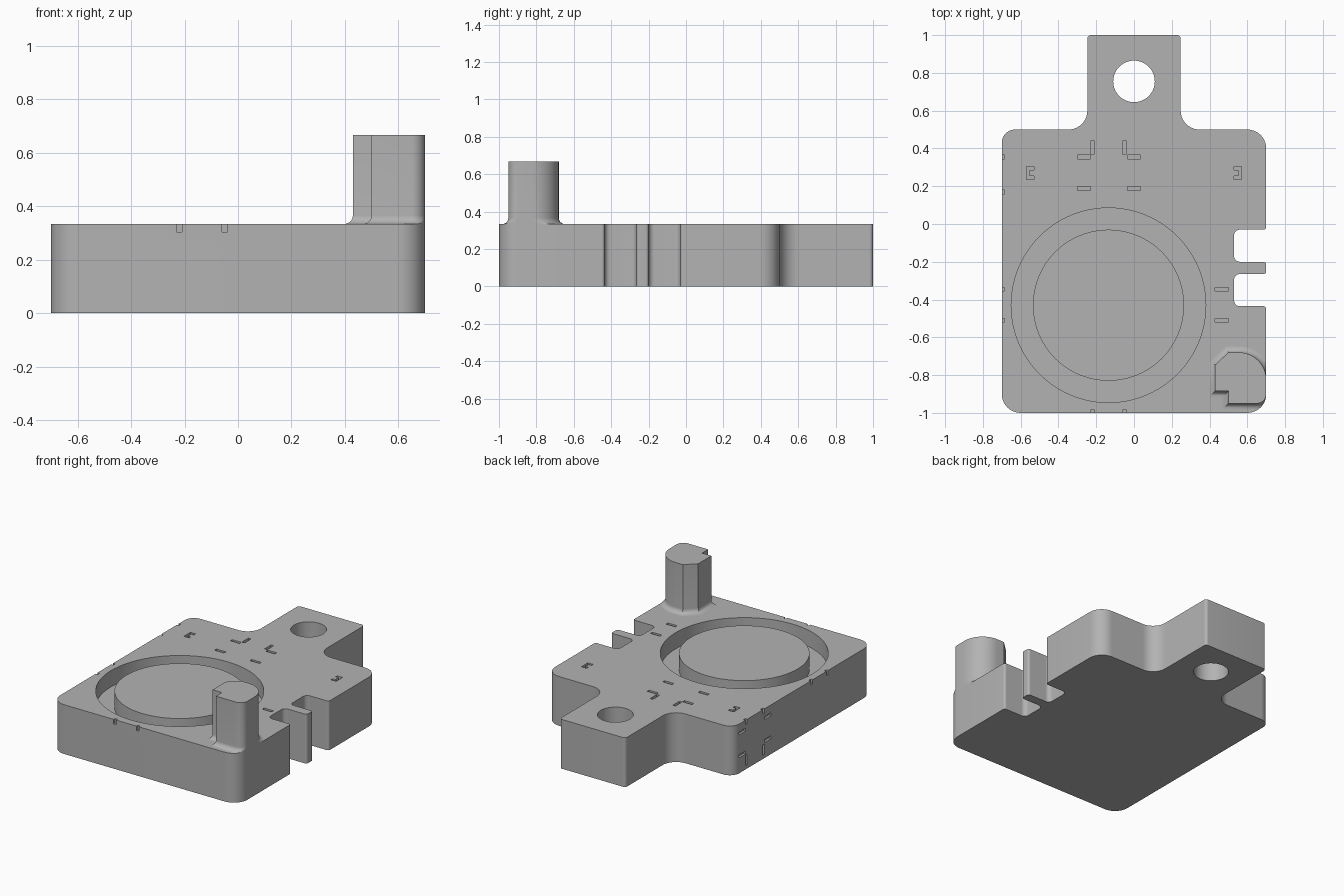
import bpy, bmesh, math
from mathutils import Vector

if "Cube" in bpy.data.objects:
    bpy.data.objects.remove(bpy.data.objects["Cube"])

TOP = 1 / 3
GREY = (0.45, 0.45, 0.45, 1)
mat = bpy.data.materials.new("plain grey")
mat.use_nodes = True
mat.diffuse_color = GREY
mat.node_tree.nodes["Principled BSDF"].inputs["Base Color"].default_value = GREY


def rounded(corners, steps=10):
    """Outline from (x, y, radius) corners, each turned into an arc."""
    pts = []
    for i, (x, y, r) in enumerate(corners):
        p = Vector((x, y))
        if r == 0:
            pts.append(p)
            continue
        a = (Vector(corners[i - 1][:2]) - p).normalized()
        b = (Vector(corners[(i + 1) % len(corners)][:2]) - p).normalized()
        half = a.angle(b) / 2
        centre = p + (a + b).normalized() * (r / math.sin(half))
        start = p + a * (r / math.tan(half)) - centre
        end = p + b * (r / math.tan(half)) - centre
        sweep = start.angle(end)
        for k in range(steps + 1):
            t = k / steps
            pts.append(centre + (start * math.sin((1 - t) * sweep)
                                 + end * math.sin(t * sweep)) / math.sin(sweep))
    return pts


def circle(x, y, r, n=96):
    return [Vector((x + r * math.cos(math.tau * k / n), y + r * math.sin(math.tau * k / n)))
            for k in range(n)]


def loft(bm, rings):
    """Closed solid through rings given as (outline, z)."""
    loops = [[bm.verts.new((p.x, p.y, z)) for p in pts] for pts, z in rings]
    for low, high in zip(loops, loops[1:]):
        for i in range(len(low)):
            j = (i + 1) % len(low)
            bm.faces.new((low[i], low[j], high[j], high[i]))
    bm.faces.new(loops[0][::-1])
    bm.faces.new(loops[-1])


def prism(bm, pts, z0, z1):
    loft(bm, [(pts, z0), (pts, z1)])


def box(bm, x, y, z, sx, sy, sz):
    prism(bm, [Vector((x + a * sx / 2, y + b * sy / 2))
               for a, b in ((-1, -1), (1, -1), (1, 1), (-1, 1))], z - sz / 2, z + sz / 2)


def finish(name, bm):
    bmesh.ops.recalc_face_normals(bm, faces=bm.faces)
    mesh = bpy.data.meshes.new(name)
    bm.to_mesh(mesh)
    bm.free()
    mesh.materials.append(mat)
    obj = bpy.data.objects.new(name, mesh)
    bpy.context.collection.objects.link(obj)
    return obj


def activate(obj):
    bpy.ops.object.select_all(action='DESELECT')
    obj.select_set(True)
    bpy.context.view_layer.objects.active = obj


# Body plate: hanging tab at the back, two notches on the right edge
right_edge = [(0.7, -1, 0.1)]
for y0, y1 in ((-0.435, -0.265), (-0.2, -0.03)):
    right_edge += [(0.7, y0, 0.015), (0.53, y0, 0.03), (0.53, y1, 0.03), (0.7, y1, 0.015)]
outline = rounded([(-0.7, -1, 0.1)] + right_edge + [
    (0.7, 0.5, 0.1), (0.247, 0.5, 0.1), (0.247, 1, 0.02),
    (-0.247, 1, 0.02), (-0.247, 0.5, 0.1), (-0.7, 0.5, 0.07)])
bm = bmesh.new()
prism(bm, outline, 0, TOP)
body = finish("body_plate", bm)

# Cutters: tab hole, round recess and engraved slots
W, L, D = 0.02, 0.07, 0.03
DISC = (-0.135, -0.43)
RECESS = 0.11
bm = bmesh.new()
prism(bm, circle(0, 0.755, 0.11, 64), -0.1, TOP + 0.1)
prism(bm, circle(*DISC, 0.515), TOP - RECESS, TOP + 0.1)
for x in (-0.265, 0):
    for y in (0.355, 0.188):
        box(bm, x, y, TOP, L, W, 2 * D)
for x in (-0.22, -0.05):
    box(bm, x, 0.405, TOP, W, L, 2 * D)
    box(bm, x, -1, TOP, W, D, 2 * D)
for y in (-0.345, -0.51):
    box(bm, 0.465, y, TOP, L, W, 2 * D)
    box(bm, -0.7, y, TOP, D, W, 2 * D)
# Left-side slots
for y, side in ((0.355, 1), (0.17, -1)):
    box(bm, -0.7, y, TOP, D, W, 2 * D)
    box(bm, -0.7, y, 0.06, D, W, L)
    for z in (0.27, 0.115):
        box(bm, -0.7, y + side * 0.045, z, D, L, W)
# Bracket-shaped slots, mirrored
for s in (-1, 1):
    shape = [(0.57, 0.235), (0.57, 0.305), (0.53, 0.305), (0.53, 0.287),
             (0.552, 0.287), (0.552, 0.253), (0.53, 0.253), (0.53, 0.235)]
    prism(bm, [Vector((s * x, y)) for x, y in shape], TOP - D, TOP + D)
cutter = finish("slot_cutter", bm)
cutter.hide_render = True

mod = body.modifiers.new("cuts", 'BOOLEAN')
mod.operation = 'DIFFERENCE'
mod.solver = 'EXACT'
mod.object = cutter
activate(body)
bpy.ops.object.modifier_apply(modifier=mod.name)
bpy.data.objects.remove(cutter)

# Raised disc inside the recess
bm = bmesh.new()
prism(bm, circle(*DISC, 0.4), TOP - RECESS, TOP)
disc = finish("raised_disc", bm)

# Corner post with a filleted foot
post_outline = rounded([(0.43, -0.885, 0), (0.5, -0.885, 0), (0.5, -0.95, 0),
                        (0.7, -0.95, 0.05), (0.7, -0.68, 0.145),
                        (0.5, -0.68, 0), (0.43, -0.745, 0)], 12)


def widen(pts, d):
    """Offset outwards, kept within the corner of the body plate."""
    result = []
    for i, p in enumerate(pts):
        e0 = (p - pts[i - 1]).normalized()
        e1 = (pts[(i + 1) % len(pts)] - p).normalized()
        n0, n1 = Vector((e0.y, -e0.x)), Vector((e1.y, -e1.x))
        q = p + (n0 + n1) * d / (1 + n0.dot(n1))
        q.x = min(q.x, 0.7)
        centre = Vector((0.6, -0.9))
        if q.x > centre.x and q.y < centre.y and (q - centre).length > 0.1:
            q = centre + (q - centre).normalized() * 0.1
        result.append(q)
    return result


FILLET = 0.033
rings = []
for k in range(9):
    t = k / 8 * math.pi / 2
    rings.append((widen(post_outline, FILLET * (1 - math.sin(t))),
                  TOP + FILLET * (1 - math.cos(t))))
rings.append((post_outline, 2 * TOP))
bm = bmesh.new()
loft(bm, rings)
post = finish("corner_post", bm)

for obj in (body, disc, post):
    activate(obj)
    bpy.ops.object.shade_smooth_by_angle(angle=math.radians(30))
